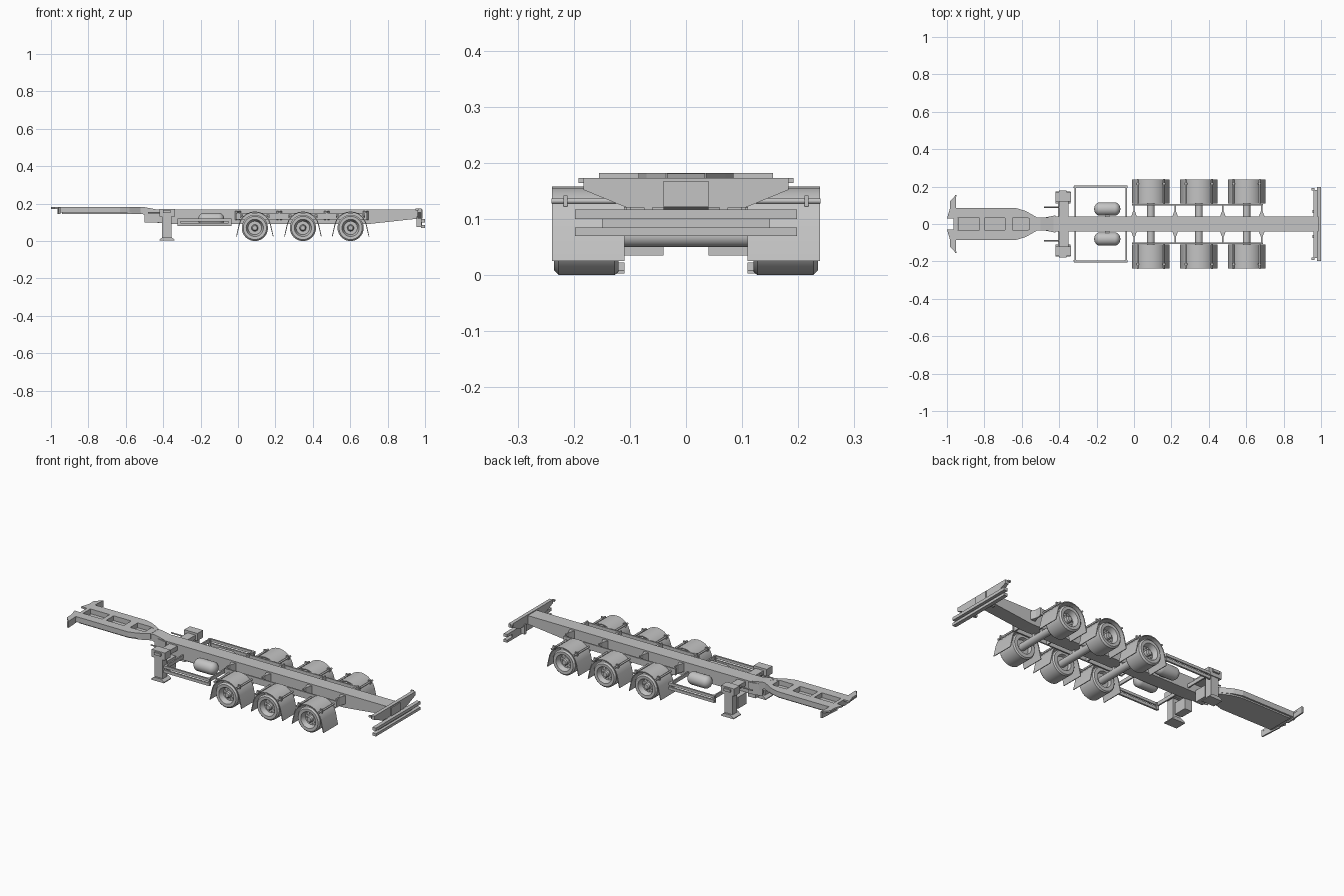
import bpy, bmesh, math
from mathutils import Vector

cube = bpy.data.objects.get("Cube")
if cube:
    bpy.data.objects.remove(cube, do_unlink=True)

GREY = (0.55, 0.55, 0.55, 1)
paint = bpy.data.materials.new("light_grey_paint")
paint.use_nodes = True
paint.diffuse_color = GREY
paint.node_tree.nodes["Principled BSDF"].inputs["Base Color"].default_value = GREY


def finish(name, bm, smooth=False):
    bmesh.ops.recalc_face_normals(bm, faces=bm.faces)
    mesh = bpy.data.meshes.new(name)
    bm.to_mesh(mesh)
    bm.free()
    obj = bpy.data.objects.new(name, mesh)
    mesh.materials.append(paint)
    bpy.context.collection.objects.link(obj)
    if smooth:
        bpy.ops.object.select_all(action="DESELECT")
        obj.select_set(True)
        bpy.context.view_layer.objects.active = obj
        bpy.ops.object.shade_smooth_by_angle(angle=math.radians(35))
    return obj


def prism(name, pts, axis, lo, hi, smooth=False):
    """Extrude a 2D outline along an axis: x uses (y,z), y uses (x,z), z uses (x,y)."""
    place = {"x": lambda a, b, t: (t, a, b),
             "y": lambda a, b, t: (a, t, b),
             "z": lambda a, b, t: (a, b, t)}[axis]
    bm = bmesh.new()
    low = [bm.verts.new(place(a, b, lo)) for a, b in pts]
    high = [bm.verts.new(place(a, b, hi)) for a, b in pts]
    bm.faces.new(low)
    bm.faces.new(high)
    n = len(pts)
    for i in range(n):
        j = (i + 1) % n
        bm.faces.new((low[i], low[j], high[j], high[i]))
    return finish(name, bm, smooth)


def box(name, x0, x1, y0, y1, z0, z1):
    return prism(name, [(x0, y0), (x1, y0), (x1, y1), (x0, y1)], "z", z0, z1)


def lathe(name, profile, origin, axis, steps=32):
    """Spin a (radius, distance) profile around an axis through origin."""
    axis, origin = Vector(axis), Vector(origin)
    side = axis.orthogonal().normalized()
    bm = bmesh.new()
    verts = [bm.verts.new(origin + side * r + axis * d) for r, d in profile]
    edges = [bm.edges.new(pair) for pair in zip(verts, verts[1:])]
    bmesh.ops.spin(bm, geom=verts + edges, cent=origin, axis=axis,
                   angle=math.tau, steps=steps, use_merge=False)
    bmesh.ops.remove_doubles(bm, verts=bm.verts, dist=0.0001)
    return finish(name, bm, True)


def rod(name, start, axis, length, radius, steps=12):
    return lathe(name, [(0, 0), (radius, 0), (radius, length), (0, length)],
                 start, axis, steps)


SIDES = (("left", 1), ("right", -1))


def box_pair(name, x0, x1, y0, y1, z0, z1):
    for label, s in SIDES:
        box(f"{name}_{label}", x0, x1, s * y0, s * y1, z0, z1)


# Central spine with a tapered tail
prism("main_beam", [(-0.44, 0.168), (0.965, 0.168), (0.965, 0.12),
                    (0.69, 0.09), (-0.34, 0.09), (-0.44, 0.1)], "y", -0.04, 0.04)

# Gooseneck deck, each half outlined with notches that form the openings
deck = [(-0.965, 0), (-0.965, 0.085), (-0.63, 0.085), (-0.58, 0.07), (-0.52, 0.036),
        (-0.52, 0), (-0.53, 0.02), (-0.57, 0.033), (-0.65, 0.033), (-0.65, 0),
        (-0.69, 0), (-0.69, 0.033), (-0.80, 0.033), (-0.80, 0),
        (-0.825, 0), (-0.825, 0.033), (-0.945, 0.033), (-0.945, 0)]
pan = [(-0.94, 0.075), (-0.63, 0.075), (-0.57, 0.06), (-0.51, 0.03)]
for label, s in SIDES:
    prism(f"gooseneck_deck_{label}", [(x, s * y) for x, y in deck], "z", 0.152, 0.182)
    # Flared front locating wing
    wing = [(-0.95, 0.155), (-0.955, 0.03), (-1.0, 0.03), (-0.985, 0.08), (-0.985, 0.12)]
    prism(f"front_wing_{label}", [(x, s * y) for x, y in wing], "z", 0.172, 0.182)
    lip = [(-0.95, 0.155), (-0.958, 0.03), (-0.966, 0.03), (-0.958, 0.155)]
    prism(f"front_lip_{label}", [(x, s * y) for x, y in lip], "z", 0.145, 0.18)
prism("gooseneck_pan", pan + [(x, -y) for x, y in reversed(pan)], "z", 0.144, 0.155)
prism("gooseneck_neck", [(-0.56, 0.181), (-0.5, 0.181), (-0.42, 0.166), (-0.42, 0.095),
                         (-0.455, 0.105), (-0.485, 0.13), (-0.51, 0.145), (-0.56, 0.146)],
      "y", -0.034, 0.034)
for label, s in SIDES:
    prism(f"neck_flare_{label}", [(-0.5, s * 0.03), (-0.42, s * 0.046), (-0.42, s * 0.03)],
          "z", 0.1, 0.165)

# Landing gear
box("landing_crossbeam", -0.4, -0.35, -0.15, 0.15, 0.135, 0.16)
box_pair("landing_leg", -0.405, -0.355, 0.125, 0.165, 0.02, 0.165)
box_pair("landing_head", -0.42, -0.338, 0.12, 0.17, 0.13, 0.172)
box_pair("landing_gearbox", -0.405, -0.36, 0.04, 0.115, 0.035, 0.1)
box_pair("landing_cap", -0.4, -0.36, 0.165, 0.18, 0.15, 0.165)
for label, s in SIDES:
    prism(f"landing_foot_{label}", [(-0.42, 0.003), (-0.34, 0.003), (-0.34, 0.008),
                                    (-0.36, 0.022), (-0.4, 0.022), (-0.42, 0.008)],
          "y", s * 0.11, s * 0.175)
    rod(f"crank_rod_{label}", (-0.48, s * 0.09, 0.15), (1, 0, 0), 0.09, 0.004)

# Side guards
box_pair("guard_upper_rail", -0.32, -0.035, 0.196, 0.206, 0.105, 0.12)
box_pair("guard_lower_rail", -0.32, -0.035, 0.196, 0.206, 0.08, 0.096)
for i, x in enumerate((-0.315, -0.042)):
    box_pair(f"guard_arm_{i + 1}", x - 0.004, x + 0.004, 0.035, 0.2, 0.1, 0.12)
    box_pair(f"guard_post_{i + 1}", x - 0.008, x + 0.008, 0.192, 0.2, 0.08, 0.12)

# Air tanks with domed ends
R, HALF, DOME = 0.035, 0.07, 0.03
arc = [i * math.pi / 12 for i in range(7)]
dome = [(R * math.sin(a), HALF - DOME + DOME * math.cos(a)) for a in arc]
tank = [(r, -d) for r, d in dome] + list(reversed(dome))
for label, s in SIDES:
    lathe(f"air_tank_{label}", tank, (-0.143, s * 0.08, 0.115), (1, 0, 0))
    box(f"tank_strap_{label}", -0.155, -0.13, s * 0.03, s * 0.06, 0.1, 0.13)

# Axles, wheels and mudguards
AXLE_Z = 0.07
wheel = [(0, 0.228), (0.012, 0.228), (0.017, 0.222), (0.018, 0.207), (0.036, 0.207),
         (0.042, 0.226), (0.046, 0.234), (0.062, 0.235), (0.07, 0.227), (0.07, 0.127),
         (0.064, 0.12), (0.044, 0.12), (0.04, 0.14), (0, 0.14)]


def guard_line(r, foot):
    bow = [math.radians(165 - 15 * i) for i in range(11)]
    return ([(-foot, 0.025)] + [(r * math.cos(a), AXLE_Z + r * math.sin(a)) for a in bow]
            + [(foot, 0.025)])


guard = guard_line(0.088, 0.1) + list(reversed(guard_line(0.083, 0.096)))
for n, x in enumerate((0.09, 0.347, 0.602), 1):
    rod(f"axle_{n}", (x, -0.15, AXLE_Z), (0, 1, 0), 0.3, 0.02, 24)
    box_pair(f"axle_hanger_{n}", x - 0.02, x + 0.02, 0.02, 0.038, AXLE_Z, 0.1)
    for label, s in SIDES:
        lathe(f"wheel_{n}_{label}", wheel, (x, 0, AXLE_Z), (0, s, 0), 40)
        for i in range(10):
            a = math.tau * i / 10
            rod(f"wheel_nut_{n}_{label}_{i + 1}",
                (x + 0.028 * math.cos(a), s * 0.206, AXLE_Z + 0.028 * math.sin(a)),
                (0, s, 0), 0.006, 0.003, 6)
        prism(f"mudguard_{n}_{label}", [(x + a, b) for a, b in guard], "y",
              s * 0.11, s * 0.239, True)
        for tag, side in (("front", -1), ("rear", 1)):
            px = x + side * 0.07
            rod(f"mudguard_rod_{tag}_{n}_{label}", (px, s * 0.1, 0.132), (0, s, 0),
                0.14, 0.005)
            box(f"mudguard_clamp_{tag}_{n}_{label}", px - 0.008, px + 0.008,
                s * 0.211, s * 0.218, 0.122, 0.142)

# Suspension side plates and gusset brackets
box_pair("suspension_plate", -0.01, 0.69, 0.099, 0.107, 0.115, 0.15)
for n, x in enumerate((0.0, 0.22, 0.475, 0.683), 1):
    for label, s in SIDES:
        prism(f"gusset_{n}_{label}", [(x - 0.016, s * 0.038), (x - 0.004, s * 0.07),
                                      (x - 0.004, s * 0.1), (x + 0.004, s * 0.1),
                                      (x + 0.004, s * 0.07), (x + 0.016, s * 0.038)],
              "z", 0.112, 0.16)

# Rear bolster and bumper
prism("rear_bolster", [(-0.183, 0.173), (0.183, 0.173), (0.183, 0.152),
                       (0.105, 0.12), (-0.105, 0.12), (-0.183, 0.152)], "x", 0.96, 0.98)
box("bolster_end_plate", 0.98, 0.986, -0.04, 0.04, 0.121, 0.168)
box_pair("rear_marker", 0.95, 0.965, 0.18, 0.192, 0.164, 0.173)
box("bumper_upper_bar", 0.978, 1.0, -0.198, 0.198, 0.1, 0.117)
box("bumper_lower_bar", 0.978, 1.0, -0.198, 0.198, 0.07, 0.085)
box("bumper_back_plate", 0.978, 0.984, -0.15, 0.15, 0.085, 0.1)
box_pair("bumper_bracket", 0.955, 0.98, 0.06, 0.075, 0.075, 0.13)
